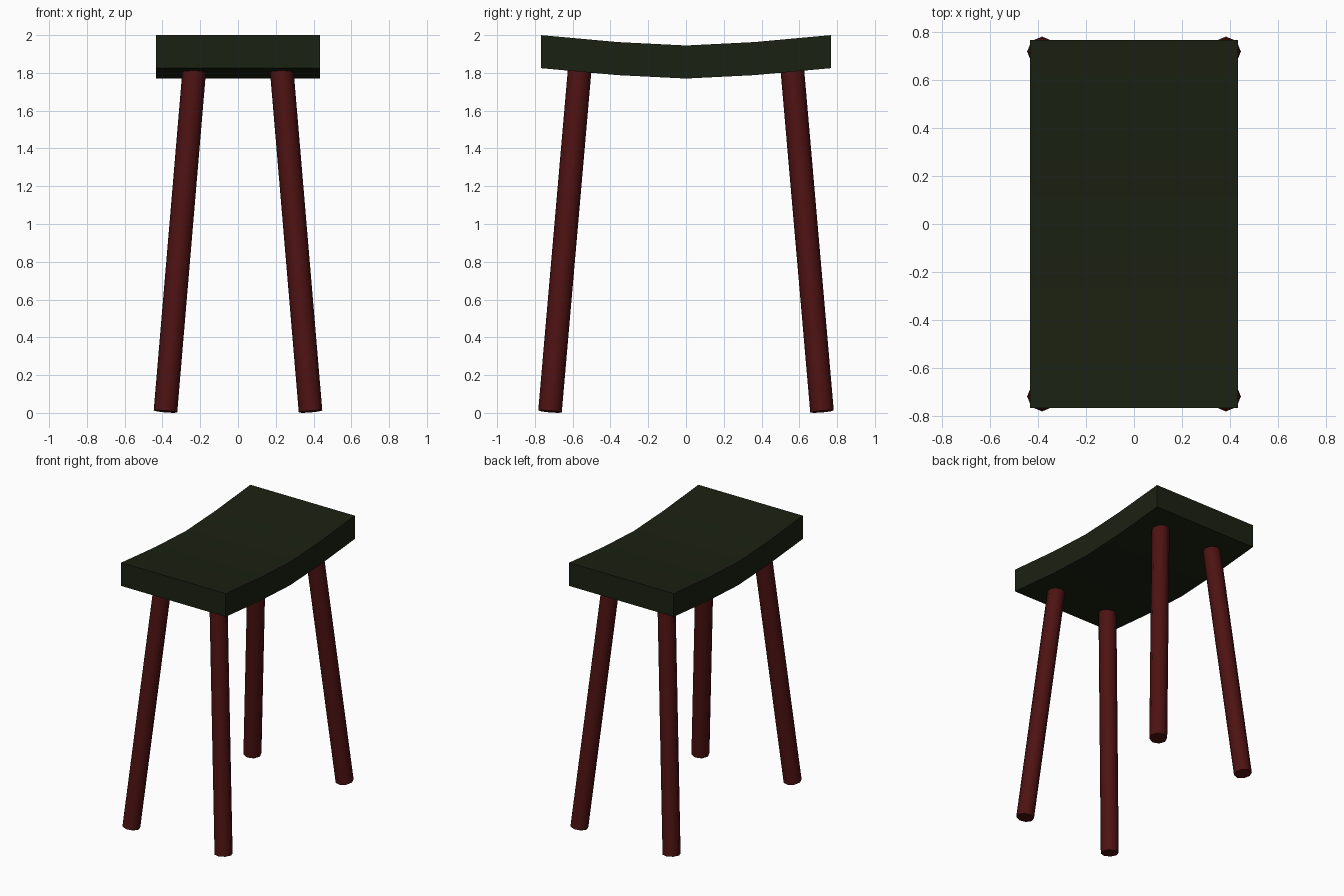
import bpy, bmesh, math
from mathutils import Vector

if "Cube" in bpy.data.objects:
    bpy.data.objects.remove(bpy.data.objects["Cube"])


def material(name, rgb):
    m = bpy.data.materials.new(name)
    m.diffuse_color = (*rgb, 1)
    m.use_nodes = True
    m.node_tree.nodes["Principled BSDF"].inputs["Base Color"].default_value = m.diffuse_color
    return m


def finish(name, bm, mat, angle):
    bmesh.ops.recalc_face_normals(bm, faces=bm.faces)
    me = bpy.data.meshes.new(name)
    bm.to_mesh(me)
    bm.free()
    me.materials.append(mat)
    ob = bpy.data.objects.new(name, me)
    bpy.context.collection.objects.link(ob)
    bpy.ops.object.select_all(action='DESELECT')
    ob.select_set(True)
    bpy.context.view_layer.objects.active = ob
    bpy.ops.object.shade_smooth_by_angle(angle=math.radians(angle))


green = material("dark_green", (0.011, 0.015, 0.006))
red = material("dark_red", (0.075, 0.006, 0.006))

# Seat: dished side profile extruded across the width
half_w, thick = 0.435, 0.175
top = [(-0.768, 2.0), (-0.36, 1.963), (0, 1.945), (0.36, 1.963), (0.768, 2.0)]
bm = bmesh.new()
rows = []
for y, z in top:
    section = [(-half_w, z), (half_w, z), (half_w, z - thick), (-half_w, z - thick)]
    rows.append([bm.verts.new((x, y, h)) for x, h in section])
for a, b in zip(rows, rows[1:]):
    for i in range(4):
        j = (i + 1) % 4
        bm.faces.new((a[i], a[j], b[j], b[i]))
bm.faces.new(rows[0])
bm.faces.new(rows[-1])
finish("seat", bm, green, 30)

# Four splayed eight-sided legs, their tops sunk into the seat
for sy, end in ((-1, "front"), (1, "back")):
    for sx, side in ((-1, "left"), (1, "right")):
        foot = Vector((sx * 0.384, sy * 0.72, 0.0075))
        head = Vector((sx * 0.2285, sy * 0.56, 1.85))
        axis = head - foot
        rot = Vector((0, 0, 1)).rotation_difference(axis).to_matrix().to_4x4()
        rot.translation = (foot + head) / 2
        bm = bmesh.new()
        bmesh.ops.create_cone(bm, cap_ends=True, segments=8, radius1=0.0625,
                              radius2=0.0625, depth=axis.length, matrix=rot)
        finish(f"{end}_{side}_leg", bm, red, 60)
